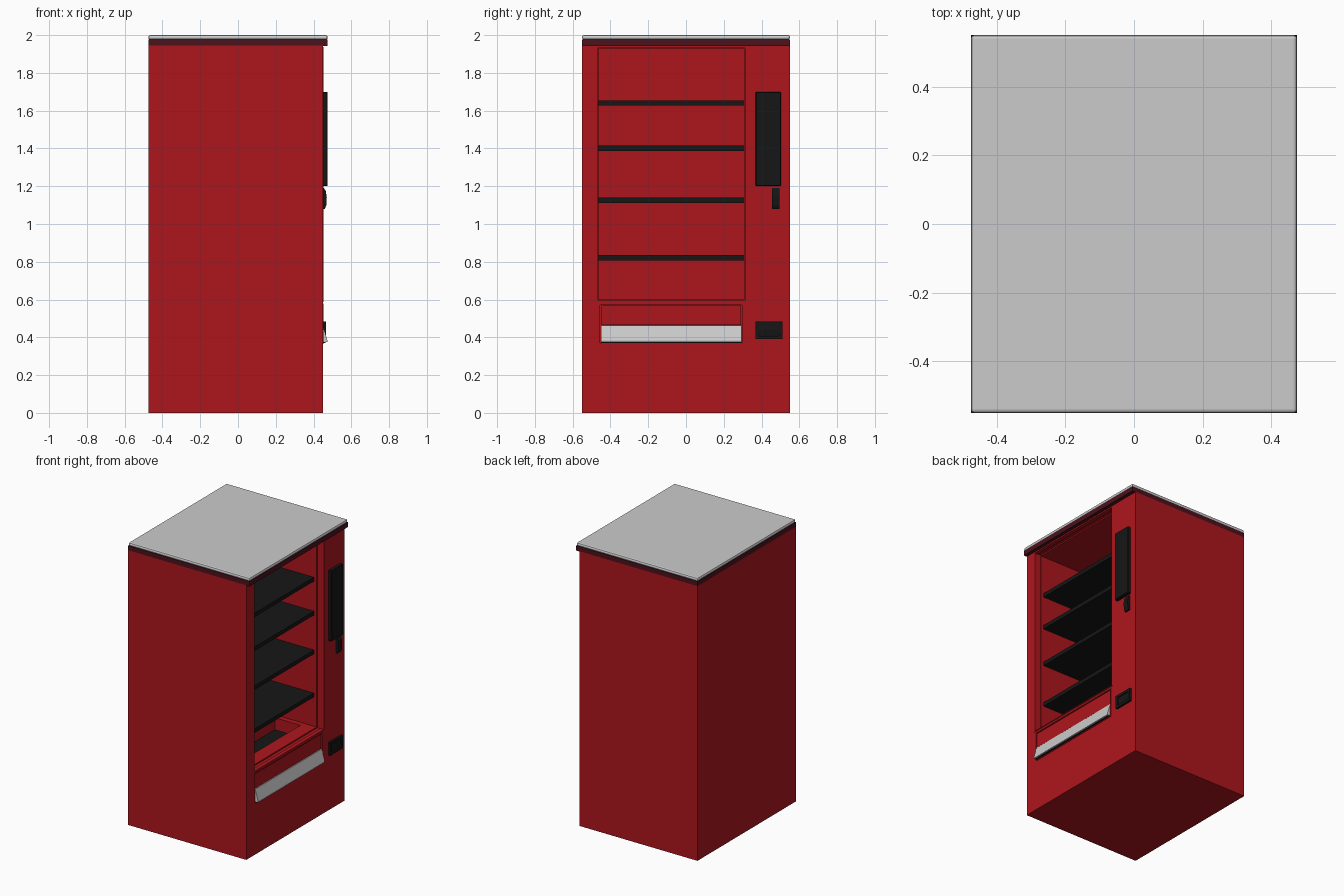
import bpy, bmesh

if "Cube" in bpy.data.objects:
    bpy.data.objects.remove(bpy.data.objects["Cube"])


def material(name, rgb):
    m = bpy.data.materials.new(name)
    m.diffuse_color = (*rgb, 1)
    m.use_nodes = True
    m.node_tree.nodes["Principled BSDF"].inputs["Base Color"].default_value = m.diffuse_color
    return m


RED = material("red_paint", (0.42, 0.008, 0.012))
BLACK = material("black_plastic", (0.008, 0.008, 0.008))
MAROON = material("dark_trim", (0.07, 0.006, 0.012))


def finish(name, bm, mat):
    bmesh.ops.recalc_face_normals(bm, faces=bm.faces)
    me = bpy.data.meshes.new(name)
    bm.to_mesh(me)
    bm.free()
    ob = bpy.data.objects.new(name, me)
    bpy.context.collection.objects.link(ob)
    if mat:
        me.materials.append(mat)
    return ob


def box(name, x, y, z, mat=None, bevel=0, segments=1):
    bm = bmesh.new()
    bmesh.ops.create_cube(bm, size=1)
    for v in bm.verts:
        for i, (lo, hi) in enumerate((x, y, z)):
            v.co[i] = (lo + hi) / 2 + v.co[i] * (hi - lo)
    if bevel:
        bmesh.ops.bevel(bm, geom=bm.edges[:], offset=bevel, segments=segments,
                        affect='EDGES', profile=0.5)
    return finish(name, bm, mat)


def extrude_y(name, profile, y0, y1, mat=None):
    bm = bmesh.new()
    face = bm.faces.new([bm.verts.new((x, y0, z)) for x, z in profile])
    ext = bmesh.ops.extrude_face_region(bm, geom=[face])
    moved = [g for g in ext["geom"] if isinstance(g, bmesh.types.BMVert)]
    bmesh.ops.translate(bm, verts=moved, vec=(0, y1 - y0, 0))
    return finish(name, bm, mat)


def ring(name, x, y, z, w, mat):
    # Rectangular frame facing +x, made of four bars
    (y0, y1), (z0, z1) = y, z
    box(name + "_bottom", x, y, (z0, z0 + w), mat)
    box(name + "_top", x, y, (z1 - w, z1), mat)
    box(name + "_left", x, (y0, y0 + w), (z0 + w, z1 - w), mat)
    box(name + "_right", x, (y1 - w, y1), (z0 + w, z1 - w), mat)


def cut(target, x, y, z):
    cutter = box("cutter", x, y, z, RED)
    cutter.hide_render = True
    mod = target.modifiers.new("cut", 'BOOLEAN')
    mod.operation = 'DIFFERENCE'
    mod.solver = 'EXACT'
    mod.object = cutter
    bpy.context.view_layer.objects.active = target
    bpy.ops.object.modifier_apply(modifier=mod.name)
    bpy.data.objects.remove(cutter)


# Cabinet with stepped display opening, delivery recess and coin recess
cabinet = box("cabinet", (-0.475, 0.45), (-0.55, 0.55), (0, 1.945), RED)
cut(cabinet, (0.40, 0.60), (-0.47, 0.318), (0.59, 1.937))
cut(cabinet, (-0.38, 0.50), (-0.463, 0.307), (0.60, 1.928))
cut(cabinet, (0.10, 0.30), (-0.43, 0.27), (0.50, 0.70))
cut(cabinet, (0.435, 0.60), (-0.46, 0.303), (0.365, 0.578))

# Display window rim
ring("window_rim", (0.425, 0.453), (-0.472, 0.32), (0.588, 1.938), 0.007, RED)

# Product shelves and drop tray
for i, z in enumerate((0.82, 1.125, 1.40, 1.64)):
    box(f"shelf_{i + 1}", (-0.38, 0.38), (-0.463, 0.307), (z - 0.013, z + 0.015), BLACK)
box("drop_tray", (0.10, 0.30), (-0.43, 0.27), (0.495, 0.515), BLACK)

# Delivery door: upper panel, angled flap and dark slot beneath it
ring("delivery_frame", (0.435, 0.453), (-0.46, 0.303), (0.365, 0.578), 0.006, RED)
box("delivery_panel", (0.43, 0.447), (-0.448, 0.291), (0.465, 0.568), RED)
extrude_y("delivery_flap", [(0.436, 0.462), (0.45, 0.462), (0.473, 0.385),
                            (0.473, 0.375), (0.436, 0.375)], -0.45, 0.295)
box("delivery_slot", (0.435, 0.462), (-0.45, 0.295), (0.37, 0.375), BLACK)

# Control panel with rounded edges
box("control_panel", (0.445, 0.475), (0.368, 0.503), (1.20, 1.70), BLACK, 0.004)

# Bill slot with bulged front
extrude_y("bill_slot", [(0.445, 1.08), (0.46, 1.08), (0.468, 1.10), (0.47, 1.14),
                        (0.465, 1.175), (0.455, 1.19), (0.445, 1.19)],
          0.455, 0.495, BLACK)

# Coin return: frame with sloped hood over a recessed door
ring("coin_return_frame", (0.445, 0.465), (0.368, 0.51), (0.39, 0.483), 0.018, BLACK)
extrude_y("coin_return_door", [(0.445, 0.408), (0.455, 0.408), (0.46, 0.44),
                               (0.458, 0.465), (0.445, 0.465)], 0.386, 0.492, BLACK)

# Top trim and grey lid
box("top_trim", (-0.475, 0.475), (-0.55, 0.55), (1.943, 1.978), MAROON)
box("top_lid", (-0.475, 0.475), (-0.55, 0.55), (1.976, 2.0), None, 0.01, 2)
